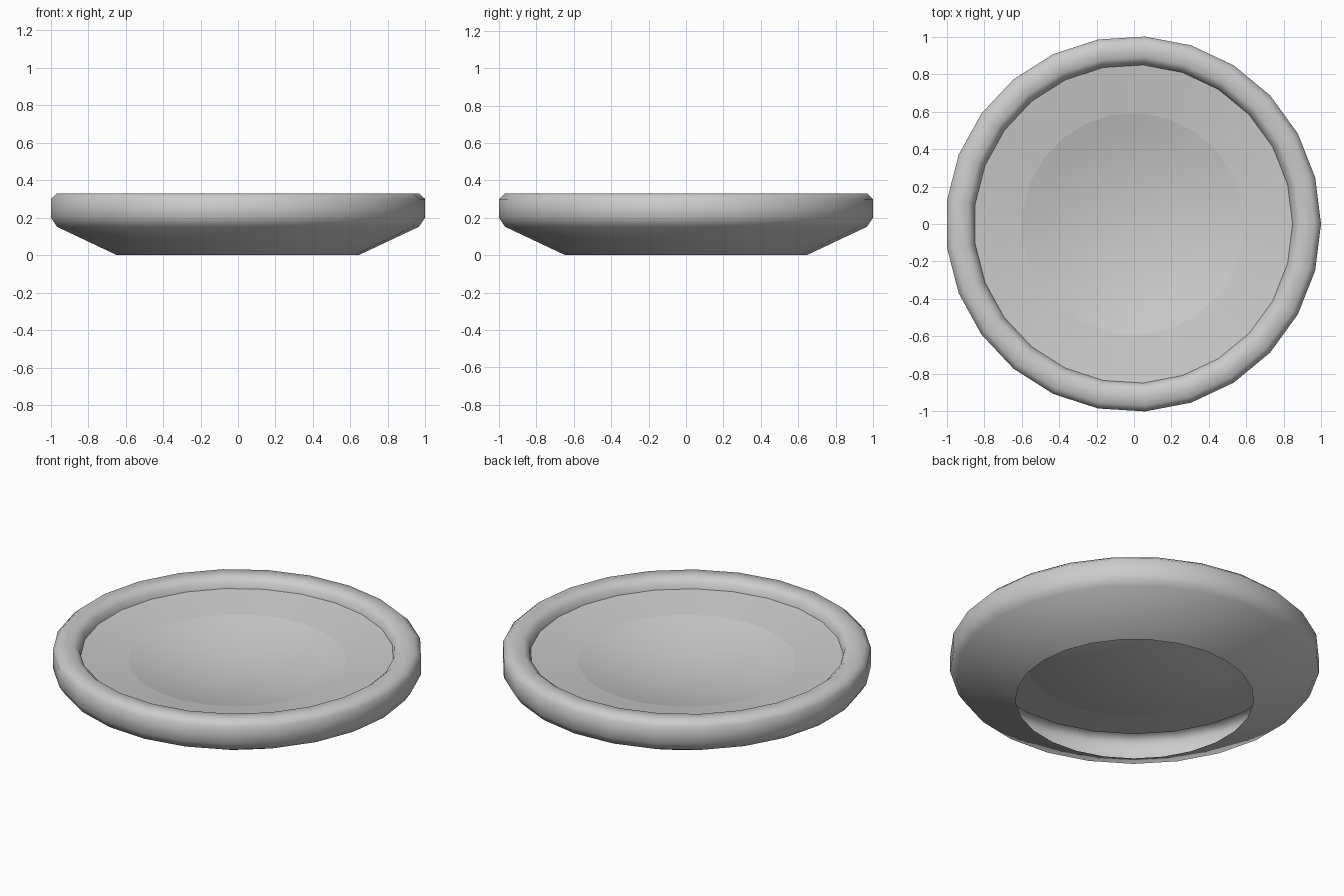
import bpy, bmesh, math

if "Cube" in bpy.data.objects:
    bpy.data.objects.remove(bpy.data.objects["Cube"])

SIDES = 25
SHIFT = -0.004  # centres the odd-sided outline on x = 0


def revolve(name, profile, angle):
    """Spin an (r, z) profile around z; r = 0 becomes a single pole vertex."""
    bm = bmesh.new()
    rings = []
    for r, z in profile:
        if r == 0:
            rings.append([bm.verts.new((SHIFT, 0, z))] * SIDES)
        else:
            rings.append([bm.verts.new((r * math.cos(2 * math.pi * i / SIDES) + SHIFT,
                                        r * math.sin(2 * math.pi * i / SIDES), z))
                          for i in range(SIDES)])
    for a, b in zip(rings, rings[1:]):
        for i in range(SIDES):
            j = (i + 1) % SIDES
            corners = [a[i], a[j], b[j], b[i]]
            bm.faces.new(list(dict.fromkeys(corners)))
    mesh = bpy.data.meshes.new(name)
    bm.to_mesh(mesh)
    bm.free()
    obj = bpy.data.objects.new(name, mesh)
    bpy.context.collection.objects.link(obj)
    bpy.ops.object.select_all(action='DESELECT')
    obj.select_set(True)
    bpy.context.view_layer.objects.active = obj
    bpy.ops.object.shade_smooth_by_angle(angle=math.radians(angle))
    return obj


# Outer wall and rolled rim, open underneath
revolve("dish_rim", [(0.647, 0), (0.97, 0.152), (1.002, 0.2), (1.002, 0.3),
                     (0.97, 0.33), (0.89, 0.33), (0.86, 0.305), (0.85, 0.27)], 75)

# Sloping ledge inside the rim
revolve("dish_ledge", [(0.85, 0.27), (0.592, 0.235)], 30)

# Shallow concave basin in the middle
EDGE_R, EDGE_Z, SAG = 0.592, 0.235, 0.09
basin = [(EDGE_R * t, EDGE_Z - SAG * (1 - t * t)) for t in (1, 0.8, 0.6, 0.4, 0.2, 0)]
revolve("dish_basin", basin, 30)
